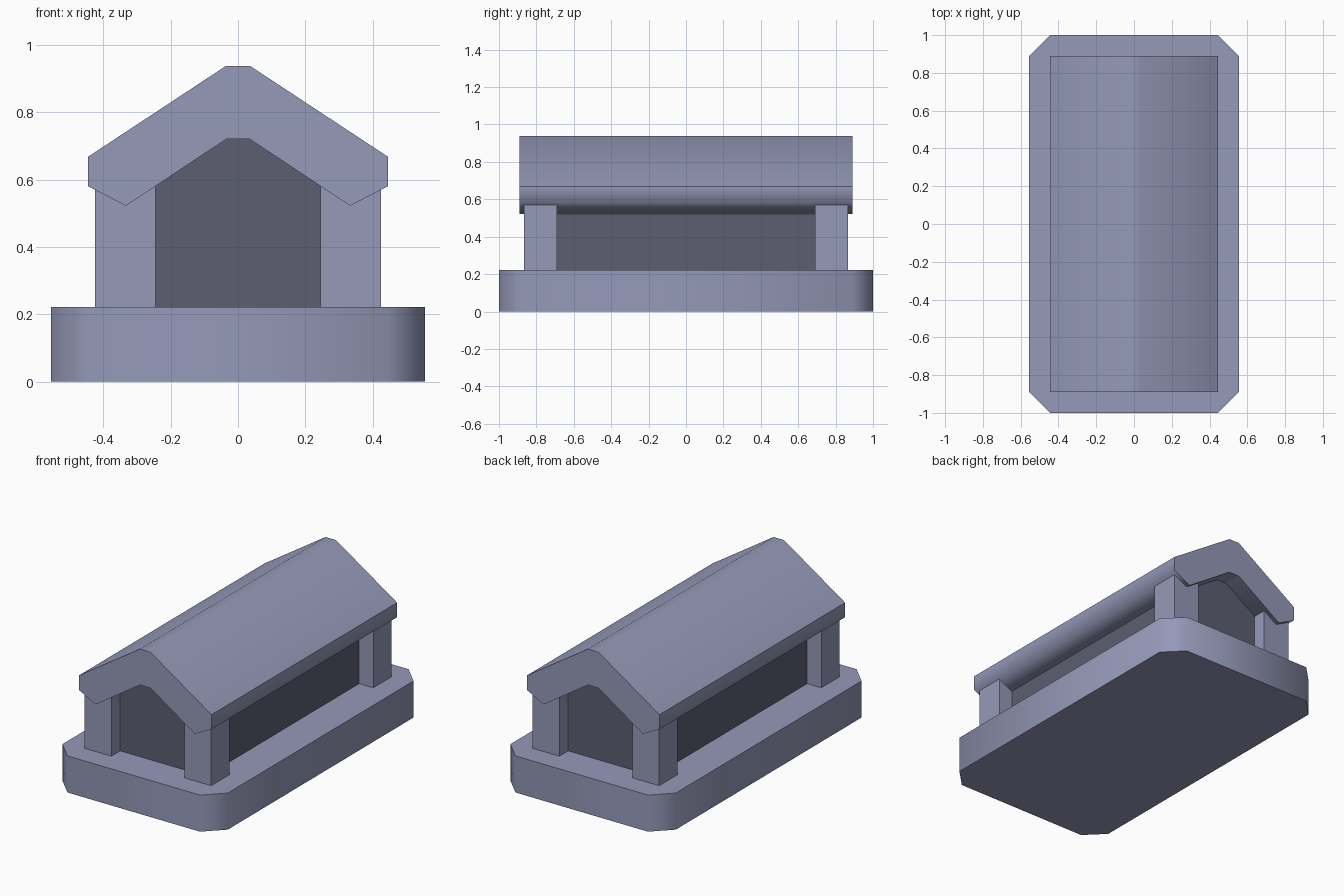
import bpy
import bmesh
import math
from mathutils import Vector

old = bpy.data.objects.get("Cube")
if old:
    bpy.data.objects.remove(old, do_unlink=True)


def material(name, rgb):
    mat = bpy.data.materials.new(name)
    mat.use_nodes = True
    color = (*rgb, 1.0)
    mat.diffuse_color = color
    mat.node_tree.nodes["Principled BSDF"].inputs["Base Color"].default_value = color
    return mat


stone = material("pale blue grey", (0.30, 0.32, 0.48))
dark_stone = material("dark blue grey", (0.107, 0.112, 0.165))


def prism(name, outline, start, sweep, mat, smooth=False, crease_z=None):
    """Sweep a closed outline of 3D points; optionally smooth its soft corners."""
    bm = bmesh.new()
    face = bm.faces.new([bm.verts.new(Vector(p) + Vector(start)) for p in outline])
    swept = bmesh.ops.extrude_face_region(bm, geom=[face], use_keep_orig=True)
    moved = [v for v in swept["geom"] if isinstance(v, bmesh.types.BMVert)]
    bmesh.ops.translate(bm, verts=moved, vec=sweep)
    bmesh.ops.recalc_face_normals(bm, faces=bm.faces)
    for f in bm.faces:
        f.smooth = smooth
    for e in bm.edges:
        on_crease = crease_z is not None and all(abs(v.co.z - crease_z) < 0.001 for v in e.verts)
        e.smooth = e.calc_face_angle() < math.radians(66) and not on_crease
    mesh = bpy.data.meshes.new(name)
    bm.to_mesh(mesh)
    bm.free()
    mesh.materials.append(mat)
    obj = bpy.data.objects.new(name, mesh)
    bpy.context.collection.objects.link(obj)
    return obj


def mirrored(half):
    """Complete a right-hand (x, z) profile with its mirror image."""
    return [(x, 0, z) for x, z in half] + [(-x, 0, z) for x, z in reversed(half)]


# Plinth with cut corners
w, d, cut, base_top = 0.555, 1.0, 0.11, 0.222
corners = [(w, d - cut), (w - cut, d)]
half = [(w, cut - d)] + corners[:1] + corners[1:]
plan = [(w - cut, -d)] + half
plan += [(-x, -y) for x, y in plan]
prism("plinth", [(x, y, 0) for x, y in plan], (0, 0, 0), (0, 0, base_top), stone, True)

# Recessed inner chamber, its gable tucked into the roof
chamber = mirrored([(0.33, base_top - 0.01), (0.33, 0.56), (0.035, 0.76)])
prism("inner_chamber", chamber, (0, -0.78, 0), (0, 1.56, 0), dark_stone)

# Corner posts
for side, sx in (("left", 1), ("right", -1)):
    for end, sy in (("front", -1), ("back", 1)):
        post = [(sx * x, sy * y, base_top - 0.01)
                for x, y in ((0.245, 0.69), (0.425, 0.69), (0.425, 0.865), (0.245, 0.865))]
        prism(f"{end}_{side}_post", post, (0, 0, 0), (0, 0, 0.40), stone)

# Thick gabled roof with a flattened ridge and undercut eaves
roof = mirrored([(0.035, 0.72), (0.333, 0.522), (0.445, 0.58), (0.445, 0.668), (0.035, 0.938)])
# Order the profile as a ring: right underside to ridge, then back down the left
prism("roof", roof, (0, -0.89, 0), (0, 1.78, 0), stone, True, 0.668)
